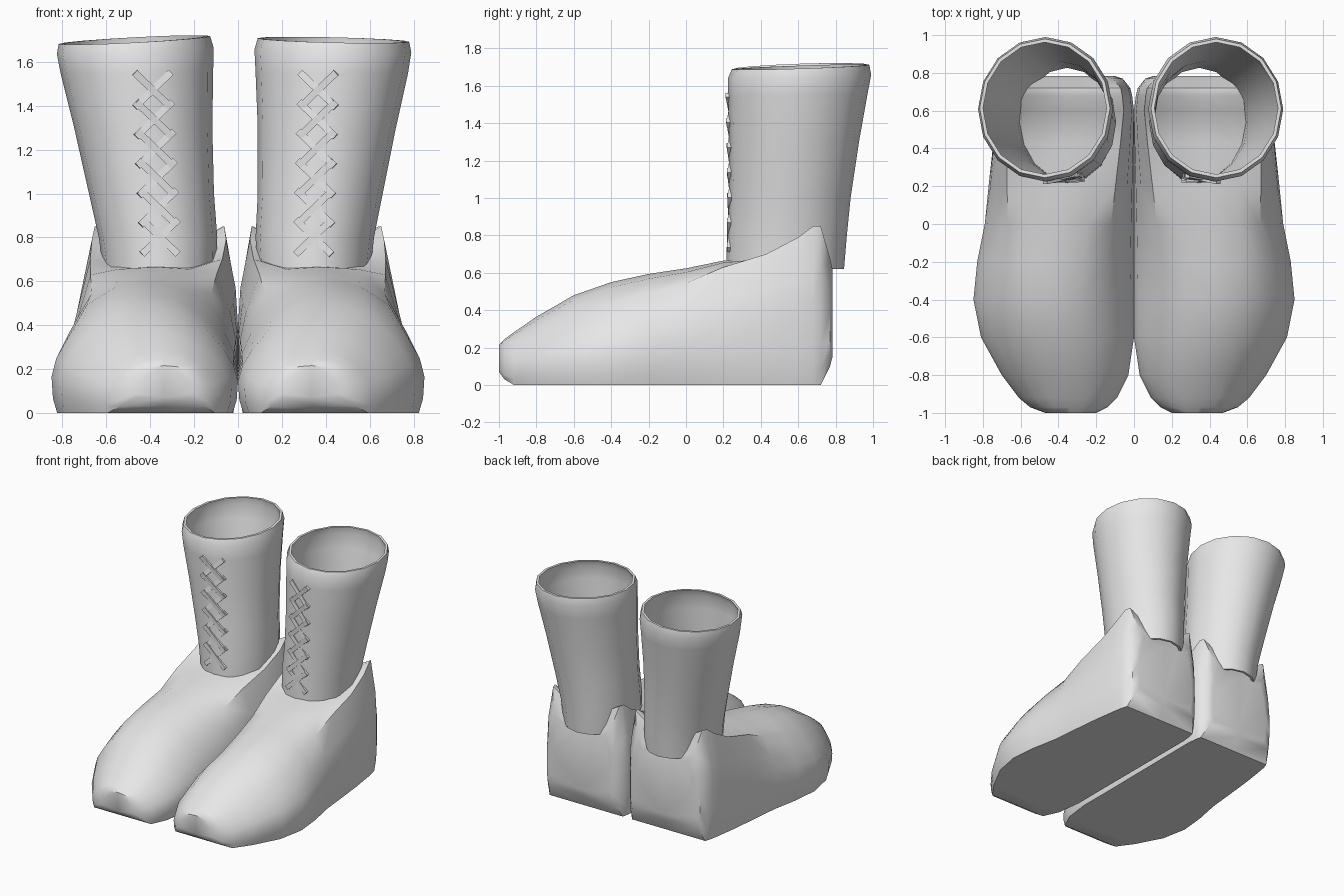
import bpy, bmesh, math
from mathutils import Vector, Matrix

if "Cube" in bpy.data.objects:
    bpy.data.objects.remove(bpy.data.objects["Cube"])

grey = bpy.data.materials.new("plain_grey")
grey.diffuse_color = (0.8, 0.8, 0.8, 1)
grey.use_nodes = True
grey.node_tree.nodes["Principled BSDF"].inputs["Base Color"].default_value = grey.diffuse_color


def finish(name, bm, angle):
    bmesh.ops.recalc_face_normals(bm, faces=bm.faces)
    me = bpy.data.meshes.new(name)
    bm.to_mesh(me)
    bm.free()
    me.materials.append(grey)
    ob = bpy.data.objects.new(name, me)
    bpy.context.collection.objects.link(ob)
    bpy.ops.object.select_all(action='DESELECT')
    ob.select_set(True)
    bpy.context.view_layer.objects.active = ob
    if angle:
        bpy.ops.object.shade_smooth_by_angle(angle=math.radians(angle))
    return ob


def loft(name, rings, closed, angle):
    """Skin a row of vertex rings, capped at the ends or joined into a loop."""
    bm = bmesh.new()
    vs = [[bm.verts.new(p) for p in r] for r in rings]
    n = len(vs[0])
    pairs = list(zip(vs, vs[1:])) + ([(vs[-1], vs[0])] if closed else [])
    for a, b in pairs:
        for i in range(n):
            j = (i + 1) % n
            bm.faces.new((a[i], a[j], b[j], b[i]))
    if not closed:
        bm.faces.new(vs[0])
        bm.faces.new(vs[-1])
    return finish(name, bm, angle)


# Half cross-sections of the foot: rounded (toe) and boxy with raised corners (heel)
ROUND = [(0, 0), (.94, 0), (.985, .12), (1, .3), (.95, .45), (.84, .6),
         (.64, .8), (.35, .95), (0, 1)]
BOXY = [(0, 0), (.94, 0), (.985, .1), (1, .25), (1, .5), (.97, .72),
        (.85, 1), (.5, .92), (0, .9)]

# Foot stations: y, inner x, outer x, bottom, top, boxiness
FOOT = [(-1.0, .20, .47, .07, .22, .3), (-.97, .14, .55, .03, .25, .2),
        (-.92, .09, .61, 0, .285, .1), (-.8, .03, .70, 0, .365, 0),
        (-.6, 0, .81, 0, .48, 0), (-.4, 0, .85, 0, .55, 0),
        (-.2, 0, .83, 0, .60, .1), (0, 0, .79, 0, .64, .25),
        (.2, 0, .77, 0, .70, .5), (.43, 0, .745, 0, .73, .8),
        (.6, 0, .72, 0, .79, 1), (.68, .01, .705, 0, .85, 1),
        (.72, .02, .69, 0, .85, 1), (.77, .06, .66, .10, .69, .9),
        (.783, .10, .61, .15, .64, .8)]

# Shaft stations: z, inner x, outer x, front y, back y
SHAFT = [(.62, .09, .60, .215, .845), (.8, .08, .62, .22, .86),
         (1.0, .09, .66, .23, .88), (1.3, .09, .72, .23, .925),
         (1.55, .08, .775, .225, .97), (1.65, .075, .79, .225, .99),
         (1.70, .09, .78, .245, .98)]


def foot_ring(s, y, xi, xo, zb, zt, b):
    half = [(p[0] * (1 - b) + q[0] * b, p[1] * (1 - b) + q[1] * b)
            for p, q in zip(ROUND, BOXY)]
    full = half + [(-u, v) for u, v in half[-2:0:-1]]
    c, w = (xi + xo) / 2, (xo - xi) / 2
    return [(s * (c + u * w), y, zb + v * (zt - zb)) for u, v in full]


def shift(s, z):
    """The left shaft leans outward slightly more."""
    return .01 + .025 * (z - .62) if s < 0 else 0


def shaft_ring(s, row, inset=0, n=16):
    z, xi, xo, yf, yb = row
    cx, cy = (xi + xo) / 2 + shift(s, z), (yf + yb) / 2
    tilt = max(0, (z - 1.5) / .2)
    out = []
    for k in range(n):
        u, v = math.cos(2 * math.pi * k / n), math.sin(2 * math.pi * k / n)
        dz = tilt * ((-.018 if s < 0 else -.008) * u + .012 * v)
        out.append((s * (cx + u * ((xo - xi) / 2 - inset)),
                    cy + v * ((yb - yf) / 2 - inset), z + dz))
    return out


def front_point(s, x, z):
    """Point on the front of the shaft at a given distance from the middle."""
    for a, b in zip(SHAFT, SHAFT[1:]):
        if a[0] <= z <= b[0]:
            t = (z - a[0]) / (b[0] - a[0])
            xi, xo, yf, yb = [p + (q - p) * t for p, q in zip(a[1:], b[1:])]
            break
    u = (x - (xi + xo) / 2 - shift(s, z)) / ((xo - xi) / 2)
    y = (yf + yb) / 2 - (yb - yf) / 2 * math.sqrt(1 - u * u)
    return Vector((s * x, y - .004, z))


def strip(bm, p, q, width=.032, thick=.02):
    d = (q - p).normalized()
    out = Vector((0, -1, 0))
    side = d.cross(out).normalized()
    out = side.cross(d).normalized()
    m = Matrix((side * width, d * (q - p).length, out * thick)).transposed().to_4x4()
    m.translation = (p + q) / 2
    bmesh.ops.create_cube(bm, size=1, matrix=m)


for s, label in ((-1, "left"), (1, "right")):
    # Foot
    loft(label + "_foot", [foot_ring(s, *f) for f in FOOT], False, 42)
    # Hollow shaft: outer wall, rim, inner wall
    rings = [shaft_ring(s, r) for r in SHAFT]
    rings += [shaft_ring(s, r, .018) for r in reversed(SHAFT)]
    loft(label + "_shaft", rings, True, 40)
    # Crossed laces
    bm = bmesh.new()
    step, over = .134, .012
    for i in range(6):
        z0 = .735 + i * step
        mid = (.345 + .004 * i) + shift(s, z0) * .8
        for e in (-1, 1):
            strip(bm, front_point(s, mid - e * .082, z0 - over),
                  front_point(s, mid + e * .082, z0 + step + over))
    finish(label + "_laces", bm, 0)
